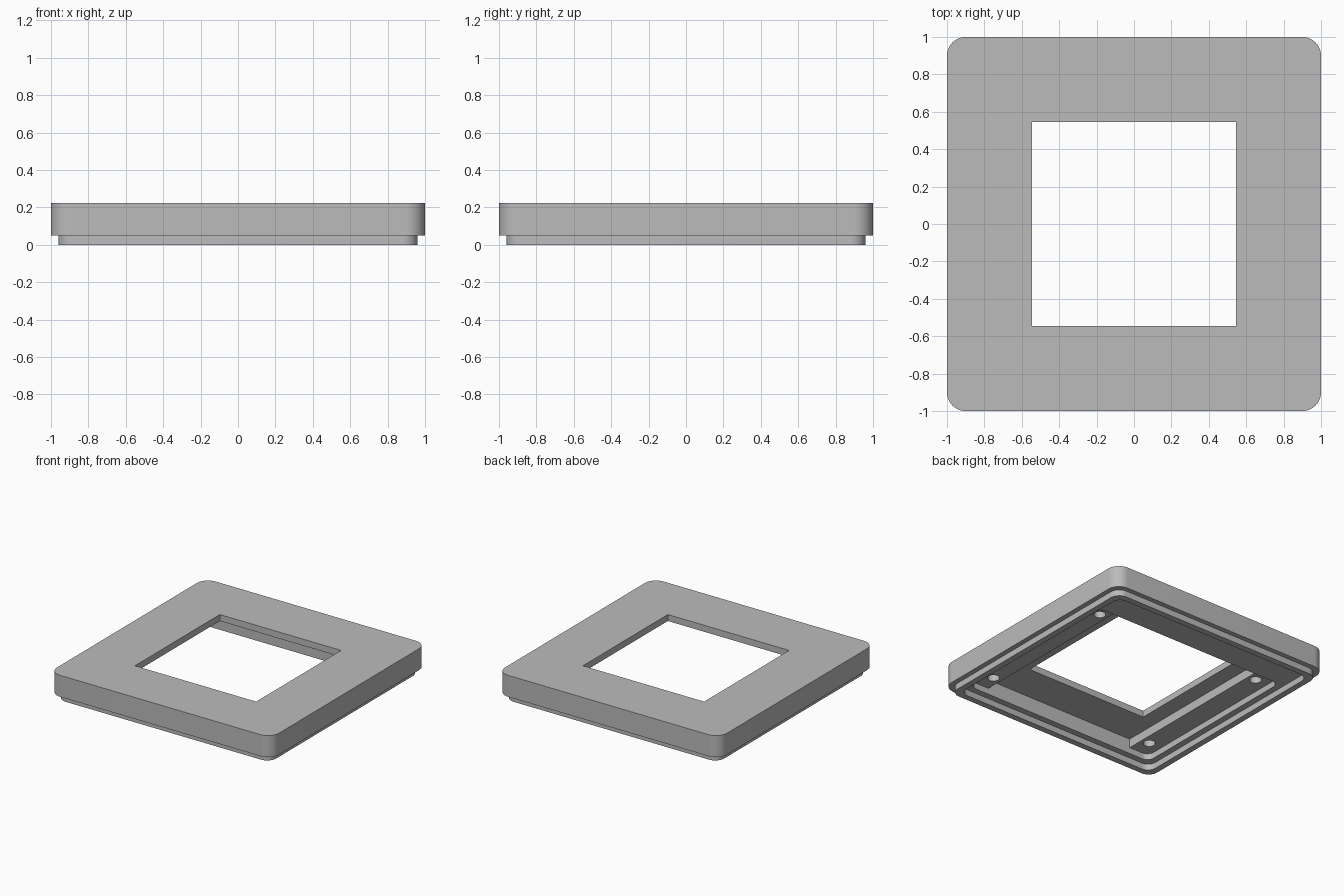
import bpy, bmesh, math

if "Cube" in bpy.data.objects:
    bpy.data.objects.remove(bpy.data.objects["Cube"], do_unlink=True)

TOP, SHELF, BAR, ROOF = 0.225, 0.05, 0.10, 0.172   # main levels
CAV_MIN, CAV_MAX = -0.86, 0.635                    # cavity extent along y

grey = bpy.data.materials.new("plain grey")
grey.use_nodes = True
grey.diffuse_color = (0.5, 0.5, 0.5, 1)
grey.node_tree.nodes["Principled BSDF"].inputs["Base Color"].default_value = (0.5, 0.5, 0.5, 1)


def outline(x0, x1, y0, y1, r, steps=10):
    """Rectangle outline with rounded corners, counter-clockwise."""
    if r == 0:
        return [(x0, y0), (x1, y0), (x1, y1), (x0, y1)]
    corners = [(x1 - r, y1 - r), (x0 + r, y1 - r), (x0 + r, y0 + r), (x1 - r, y0 + r)]
    pts = []
    for q, (cx, cy) in enumerate(corners):
        for i in range(steps + 1):
            a = math.pi / 2 * (q + i / steps)
            pts.append((cx + r * math.cos(a), cy + r * math.sin(a)))
    return pts


def prism(name, pts, z0, z1):
    """Upright prism over an outline."""
    bm = bmesh.new()
    face = bm.faces.new([bm.verts.new((x, y, z0)) for x, y in pts])
    ext = bmesh.ops.extrude_face_region(bm, geom=[face])
    for v in ext["geom"]:
        if isinstance(v, bmesh.types.BMVert):
            v.co.z = z1
    bmesh.ops.recalc_face_normals(bm, faces=bm.faces)
    mesh = bpy.data.meshes.new(name)
    bm.to_mesh(mesh)
    bm.free()
    mesh.materials.append(grey)
    obj = bpy.data.objects.new(name, mesh)
    bpy.context.collection.objects.link(obj)
    return obj


def combine(target, tool, operation):
    """Apply a boolean and discard the tool."""
    mod = target.modifiers.new("bool", "BOOLEAN")
    mod.operation, mod.object, mod.solver = operation, tool, "EXACT"
    bpy.context.view_layer.objects.active = target
    bpy.ops.object.modifier_apply(modifier=mod.name)
    bpy.data.objects.remove(tool, do_unlink=True)


def square(h, r):
    return outline(-h, h, -h, h, r)


# Cover slab with a narrower locating lip underneath
cover = prism("cover_frame", square(1.0, 0.1), SHELF, TOP)
combine(cover, prism("lip", square(0.96, 0.08), 0, 0.08), "UNION")

# Recess inside the lip, offset cavity, and deeper channel between the side bars
combine(cover, prism("recess", square(0.91, 0.07), -0.1, SHELF), "DIFFERENCE")
combine(cover, prism("cavity", outline(-0.86, 0.86, CAV_MIN, CAV_MAX, 0.06), -0.1, BAR), "DIFFERENCE")
combine(cover, prism("channel", outline(-0.68, 0.68, CAV_MIN, CAV_MAX, 0), -0.1, ROOF), "DIFFERENCE")

# Square window through the top
combine(cover, prism("window", square(0.546, 0), -0.1, 0.4), "DIFFERENCE")

# Blind screw holes at the ends of the side bars
for x in (-0.75, 0.75):
    for y in (-0.72, 0.5):
        hole = outline(x - 0.045, x + 0.045, y - 0.045, y + 0.045, 0.0449, 6)
        combine(cover, prism("screw_hole", hole, 0, ROOF), "DIFFERENCE")

# Smooth the rounded corners only
bpy.ops.object.select_all(action="DESELECT")
cover.select_set(True)
bpy.context.view_layer.objects.active = cover
bpy.ops.object.shade_smooth_by_angle(angle=math.radians(30))
